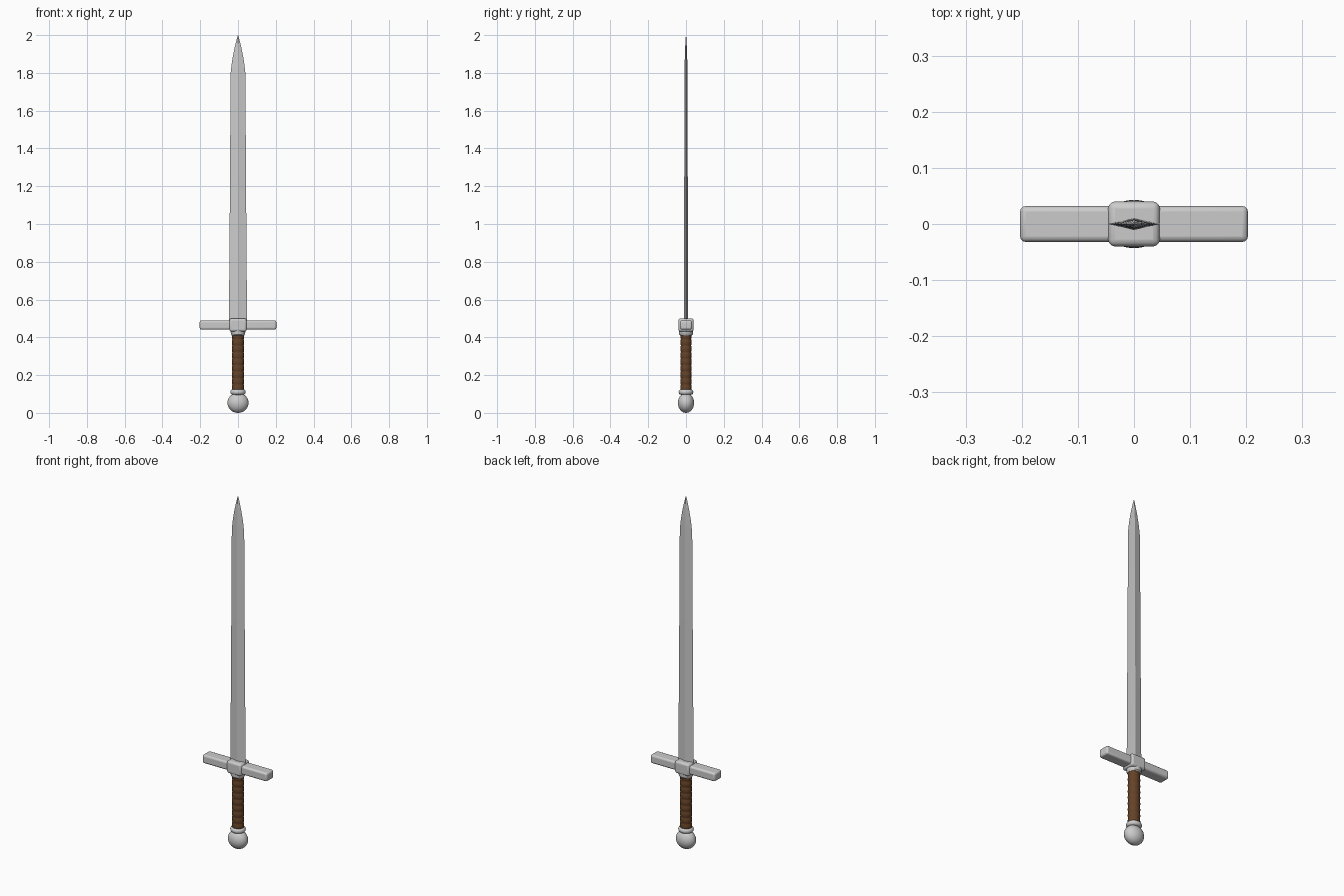
import bpy, bmesh, math

if "Cube" in bpy.data.objects:
    bpy.data.objects.remove(bpy.data.objects["Cube"])

def finish(ob, angle=35):
    bpy.ops.object.select_all(action='DESELECT')
    ob.select_set(True)
    bpy.context.view_layer.objects.active = ob
    bpy.ops.object.shade_smooth_by_angle(angle=math.radians(angle))
    return ob

def loft(name, rings, angle=35):
    """Skin a stack of equal-length closed rings and cap both ends."""
    bm = bmesh.new()
    loops = [[bm.verts.new(p) for p in r] for r in rings]
    n = len(loops[0])
    for a, b in zip(loops, loops[1:]):
        for i in range(n):
            bm.faces.new((a[i], a[(i + 1) % n], b[(i + 1) % n], b[i]))
    bm.faces.new(loops[0])
    bm.faces.new(loops[-1])
    bmesh.ops.recalc_face_normals(bm, faces=bm.faces)
    me = bpy.data.meshes.new(name)
    bm.to_mesh(me)
    bm.free()
    ob = bpy.data.objects.new(name, me)
    bpy.context.collection.objects.link(ob)
    return finish(ob, angle)

def ellipse(rx, ry, z, n=32):
    return [(rx * math.cos(2 * math.pi * i / n), ry * math.sin(2 * math.pi * i / n), z) for i in range(n)]

def box(name, size, z, bevel):
    bpy.ops.mesh.primitive_cube_add(size=1, location=(0, 0, z))
    ob = bpy.context.object
    ob.name = name
    ob.scale = size
    bpy.ops.object.transform_apply(location=False, rotation=False, scale=True)
    m = ob.modifiers.new("Bevel", 'BEVEL')
    m.width, m.segments = bevel, 3
    return finish(ob)

# Blade: flattened diamond section, slow taper, then a curved point
section = [(1, 0), (.55, .4), (0, 1), (-.55, .4), (-1, 0), (-.55, -.4), (0, -1), (.55, -.4)]
stations = [(.48, .048, .011), (1.15, .043, .0095), (1.80, .039, .008), (1.86, .032, .007),
            (1.92, .021, .005), (1.97, .009, .003), (2.0, .0005, .0005)]
loft("blade", [[(x * w, y * t, z) for x, y in section] for z, w, t in stations], 12)

# Crossguard and its centre block
box("crossguard", (.406, .064, .048), .465, .010)
box("guard_block", (.092, .080, .070), .465, .012)
loft("guard_collar", [ellipse(.033, .031, .41), ellipse(.037, .037, .416),
                      ellipse(.039, .038, .43), ellipse(.039, .038, .45)])

# Wrapped grip with rounded ridges
ridges, z0, z1, steps = 9, .115, .425, 72
rings = []
for i in range(steps + 1):
    t = i / steps
    r = .030 + .003 * abs(math.sin(math.pi * ridges * t))
    rings.append(ellipse(r, r * .91, z0 + (z1 - z0) * t))
grip = loft("grip", rings, 40)
leather = bpy.data.materials.new("leather")
leather.diffuse_color = (.13, .055, .02, 1)
leather.use_nodes = True
leather.node_tree.nodes["Principled BSDF"].inputs["Base Color"].default_value = leather.diffuse_color
grip.data.materials.append(leather)

# Pommel ring
ring = []
for i in range(9):
    a = -math.pi / 2 + math.pi * i / 8
    c = .013 * math.cos(a)
    ring.append(ellipse(.028 + c, .026 + c, .110 + .014 * math.sin(a)))
loft("pommel_ring", ring)

# Pommel: flattened ball
bpy.ops.mesh.primitive_uv_sphere_add(segments=32, ring_count=16, radius=1, location=(0, 0, .053))
pommel = bpy.context.object
pommel.name = "pommel"
pommel.scale = (.056, .043, .053)
finish(pommel, 60)
